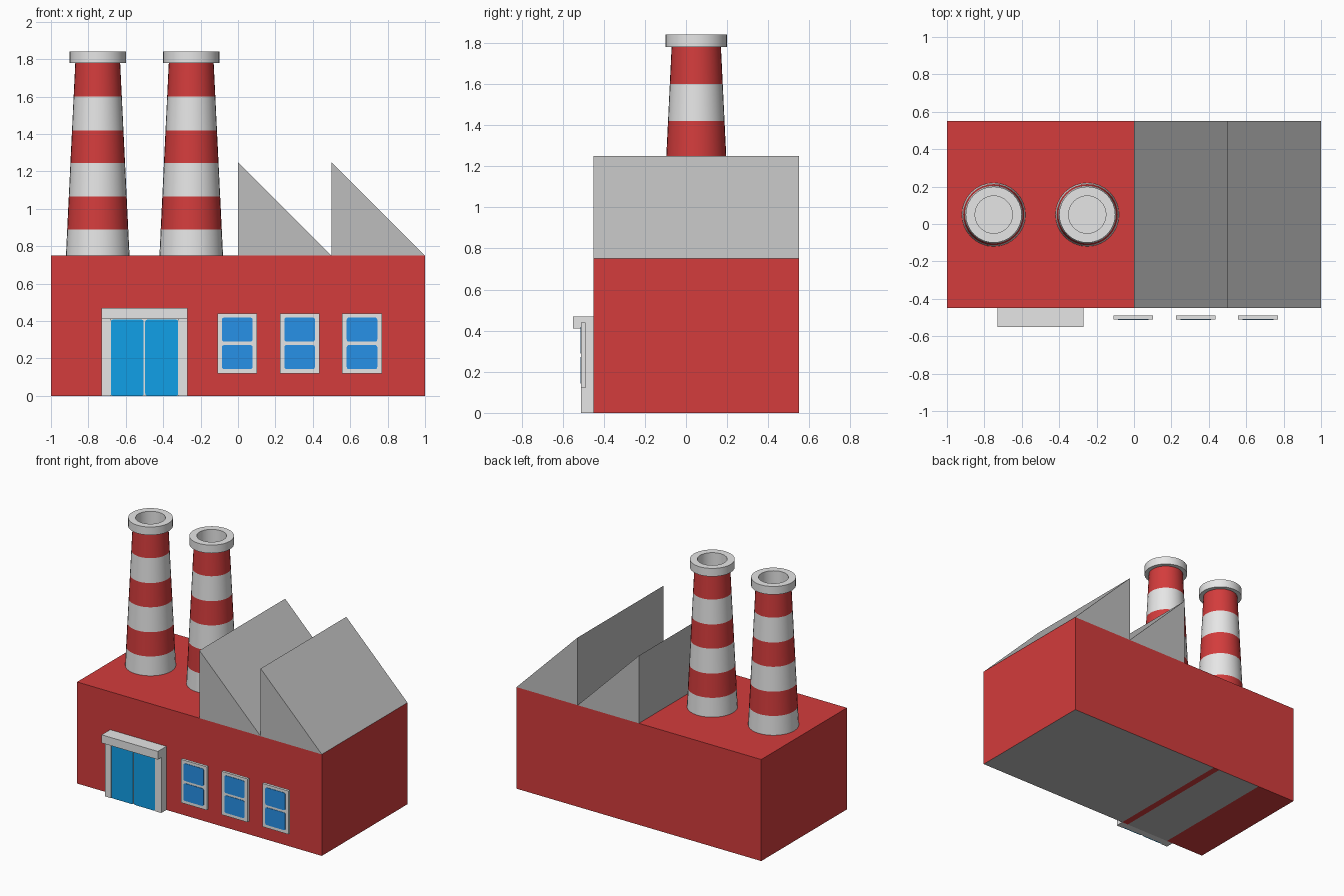
import bpy, bmesh, math
from mathutils import Vector

if "Cube" in bpy.data.objects:
    bpy.data.objects.remove(bpy.data.objects["Cube"])


def material(name, hex_code):
    ch = [int(hex_code[i:i + 2], 16) / 255 for i in (0, 2, 4)]
    lin = [c / 12.92 if c <= 0.04045 else ((c + 0.055) / 1.055) ** 2.4 for c in ch]
    m = bpy.data.materials.new(name)
    m.diffuse_color = (*lin, 1)
    m.use_nodes = True
    m.node_tree.nodes["Principled BSDF"].inputs["Base Color"].default_value = m.diffuse_color
    return m


RED = material("brick red", "D33C3C")
WHITE = material("light grey", "E6E6E6")
GREY = material("roof grey", "BEBEBE")
DOOR = material("door blue", "11A1E9")
GLASS = material("window blue", "2893EB")


def finish(bm, name, mats):
    bmesh.ops.recalc_face_normals(bm, faces=bm.faces)
    me = bpy.data.meshes.new(name)
    bm.to_mesh(me)
    bm.free()
    ob = bpy.data.objects.new(name, me)
    bpy.context.collection.objects.link(ob)
    for m in mats:
        me.materials.append(m)
    return ob


def box_mesh(x0, x1, y0, y1, z0, z1):
    bm = bmesh.new()
    bmesh.ops.create_cube(bm, size=1)
    for v in bm.verts:
        v.co = Vector((x0 if v.co.x < 0 else x1,
                       y0 if v.co.y < 0 else y1,
                       z0 if v.co.z < 0 else z1))
    return bm


def box(name, mat, *dims):
    return finish(box_mesh(*dims), name, [mat])


def plate(name, mat, *dims, radius=0.012):
    """Thin upright panel with rounded corners when seen from the front."""
    bm = box_mesh(*dims)
    edges = [e for e in bm.edges
             if abs(e.verts[0].co.x - e.verts[1].co.x) < 1e-5
             and abs(e.verts[0].co.z - e.verts[1].co.z) < 1e-5]
    bmesh.ops.bevel(bm, geom=edges, offset=radius, segments=3, profile=0.5, affect='EDGES')
    return finish(bm, name, [mat])


def lathe(name, cx, cy, profile, mats, rule=lambda i: 0, n=32):
    """Revolve (radius, height) points; rule gives the material of each band."""
    bm = bmesh.new()
    rings = [[bm.verts.new((cx + r * math.cos(2 * math.pi * k / n),
                            cy + r * math.sin(2 * math.pi * k / n), z))
              for k in range(n)] for r, z in profile]
    for i in range(len(rings) - 1):
        a, b = rings[i], rings[i + 1]
        for k in range(n):
            j = (k + 1) % n
            f = bm.faces.new((a[k], a[j], b[j], b[k]))
            f.material_index = rule(i)
    bmesh.ops.remove_doubles(bm, verts=bm.verts, dist=1e-5)
    ob = finish(bm, name, mats)
    bpy.ops.object.select_all(action='DESELECT')
    ob.select_set(True)
    bpy.context.view_layer.objects.active = ob
    bpy.ops.object.shade_smooth_by_angle(angle=math.radians(35))
    return ob


# Main hall, with its underside split into grey and red strips
bm = box_mesh(-1, 1, -0.45, 0.55, 0, 0.75)
for x in (-0.68, -0.32, -0.27):
    bmesh.ops.bisect_plane(bm, geom=bm.verts[:] + bm.edges[:] + bm.faces[:],
                           plane_co=(x, 0, 0), plane_no=(1, 0, 0))
bm.normal_update()
for f in bm.faces:
    cx = f.calc_center_median().x
    if f.normal.z < -0.5 and (cx > -0.27 or -0.68 < cx < -0.32):
        f.material_index = 1
finish(bm, "main_hall", [RED, GREY])

# Sawtooth roof wedges
for i, x in enumerate((0, 0.5)):
    bm = bmesh.new()
    tri = [(x, 0.75), (x + 0.5, 0.75), (x, 1.25)]
    face = bm.faces.new([bm.verts.new((px, -0.45, pz)) for px, pz in tri])
    ext = bmesh.ops.extrude_face_region(bm, geom=[face])
    for v in ext["geom"]:
        if isinstance(v, bmesh.types.BMVert):
            v.co.y = 0.55
    if face.is_valid and len(bm.faces) == 4:
        bm.faces.new([v for v in bm.verts if v.co.y < 0])
    finish(bm, f"roof_wedge_{i + 1}", [GREY])

# Striped chimneys with hollow rims
heights = (0.75, 0.89, 1.065, 1.245, 1.42, 1.60, 1.785)
for i, cx in enumerate((-0.75, -0.25)):
    stack = [(0.17 - 0.05 * (z - 0.75) / 1.03, z) for z in heights]
    lathe(f"chimney_{i + 1}", cx, 0.05, stack, [WHITE, RED], lambda b: b % 2)
    rim = [(0.115, 1.78), (0.15, 1.78), (0.15, 1.84), (0.10, 1.84), (0.10, 1.70), (0, 1.70)]
    lathe(f"chimney_rim_{i + 1}", cx, 0.05, rim, [WHITE])

# Doorway: posts, lintel, backing and two door leaves
for side, s in (("left", -1), ("right", 1)):
    xs = sorted((-0.5 + s * 0.18, -0.5 + s * 0.23))
    box(f"door_post_{side}", WHITE, *xs, -0.51, -0.45, 0, 0.41)
    xs = sorted((-0.5 + s * 0.004, -0.5 + s * 0.18))
    plate(f"door_leaf_{side}", DOOR, *xs, -0.507, -0.499, 0, 0.408)
box("door_lintel", WHITE, -0.73, -0.27, -0.55, -0.45, 0.41, 0.47)
box("door_backing", WHITE, -0.68, -0.32, -0.50, -0.45, 0, 0.41)

# Windows standing just off the front wall, two panes each
for i in range(3):
    cx = -0.004 + i * 0.3335
    box(f"window_frame_{i + 1}", WHITE, cx - 0.106, cx + 0.106, -0.51, -0.49, 0.12, 0.44)
    for part, z0, z1 in (("lower", 0.143, 0.272), ("upper", 0.29, 0.419)):
        plate(f"window_pane_{part}_{i + 1}", GLASS, cx - 0.082, cx + 0.082,
              -0.513, -0.507, z0, z1)
